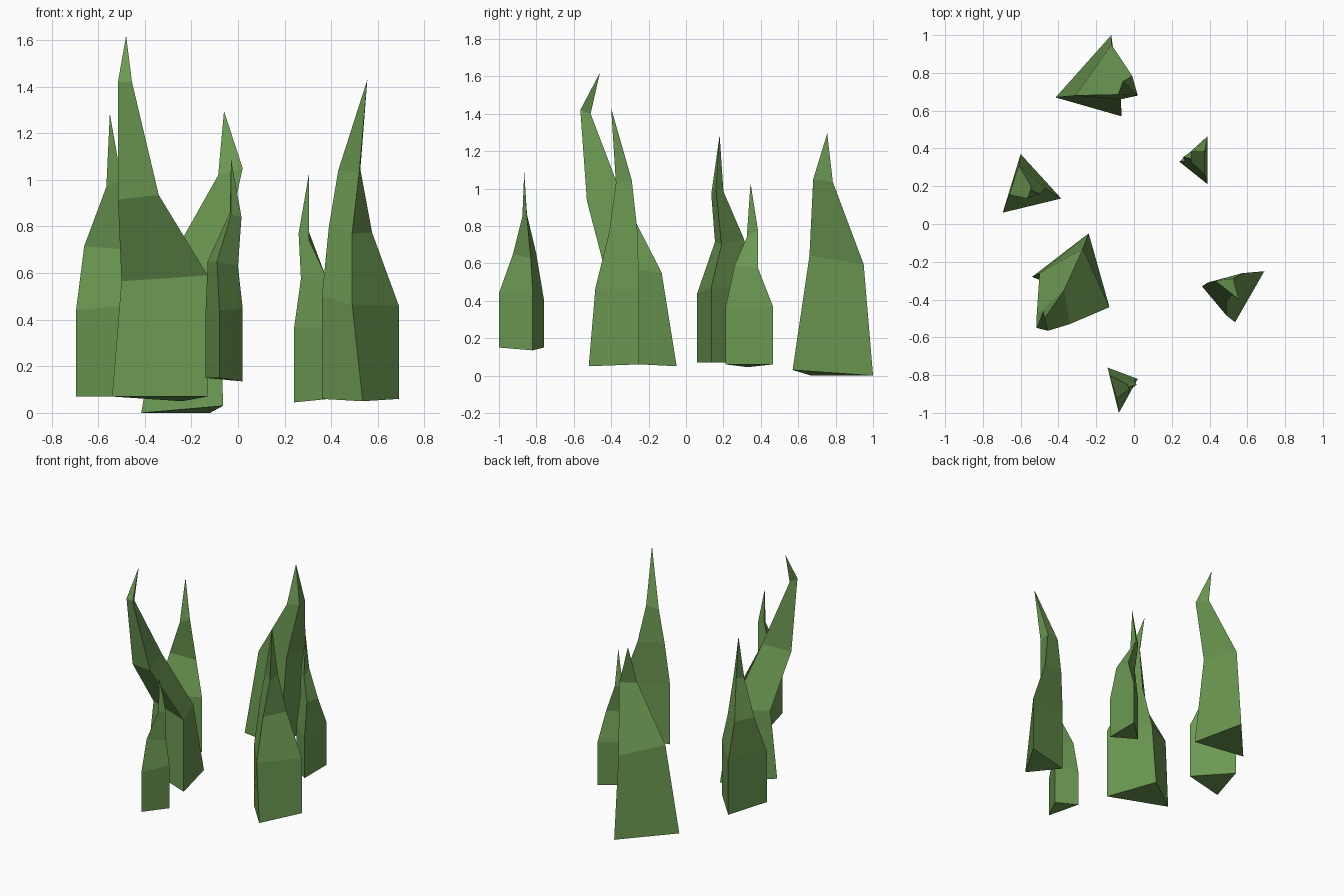
import bpy
import bmesh
from mathutils import Vector

default_cube = bpy.data.objects.get("Cube")
if default_cube:
    bpy.data.objects.remove(default_cube, do_unlink=True)

# Single leaf green for every blade
leaf_green = bpy.data.materials.new("leaf_green")
leaf_green.use_nodes = True
green = (0.15, 0.32, 0.085, 1)
leaf_green.diffuse_color = green
shader = leaf_green.node_tree.nodes["Principled BSDF"]
shader.inputs["Base Color"].default_value = green
shader.inputs["Roughness"].default_value = 0.9

CENTIMETRE = 0.01


def make_blade(name, tip, *ridges):
    """Skin a three-sided spike between three ridge lines that meet at the tip."""
    mesh_builder = bmesh.new()

    def add_vertex(point):
        return mesh_builder.verts.new(Vector(point) * CENTIMETRE)

    lines = [[add_vertex(point) for point in ridge] for ridge in ridges]
    apex = add_vertex(tip)

    # Closed underside
    mesh_builder.faces.new([line[0] for line in lines])

    # Side bands and the pointed top
    for line, neighbour in zip(lines, lines[1:] + lines[:1]):
        for step in range(len(line) - 1):
            mesh_builder.faces.new((line[step], neighbour[step],
                                    neighbour[step + 1], line[step + 1]))
        mesh_builder.faces.new((line[-1], neighbour[-1], apex))

    bmesh.ops.recalc_face_normals(mesh_builder, faces=mesh_builder.faces)
    mesh = bpy.data.meshes.new(name)
    mesh_builder.to_mesh(mesh)
    mesh_builder.free()
    mesh.materials.append(leaf_green)
    blade = bpy.data.objects.new(name, mesh)
    bpy.context.scene.collection.objects.link(blade)
    return blade


# Tall blade that leans forward, then hooks back at the tip
make_blade(
    "tall_hooked_blade", (-48, -46, 162),
    [(-54, -28, 7), (-50, -26, 56.5), (-51.5, -48, 91.5), (-51.5, -55, 142)],
    [(-13, -44, 7), (-13, -44, 59), (-34, -53, 93.5), (-45.5, -56.5, 142)],
    [(-24, -5, 5), (-27, -13, 55), (-37, -35, 98), (-48, -51, 140)],
)

# Broad blade at the back
make_blade(
    "broad_back_blade", (-6, 75.5, 129.5),
    [(-41.5, 67, 0), (-31, 68, 62), (-8.5, 68.5, 102)],
    [(-6.5, 57, 3), (-7, 66, 64), (2, 68, 105)],
    [(-12, 100, 0), (-12, 95, 59.5), (-1, 78.5, 103.5)],
)

# Slim blade on the right side
make_blade(
    "right_side_blade", (-55, 18, 128.5),
    [(-69.5, 6, 7), (-69.5, 6, 44), (-66, 15.5, 71.5), (-56.5, 13.5, 97)],
    [(-38.5, 13.5, 7), (-38.5, 13.5, 47), (-47, 19, 70), (-50, 16, 100)],
    [(-60, 37, 7), (-60, 37, 46), (-61, 31, 73), (-54.5, 20, 98.5)],
)

# Tall blade on the left side
make_blade(
    "left_side_blade", (55.5, -40, 143),
    [(36, -33, 6), (36, -33, 50), (39, -31, 80), (43, -30, 104)],
    [(53.5, -52, 5), (49, -48.5, 46.5), (49, -41, 77), (52, -37.5, 103)],
    [(69, -25, 6), (69, -25, 46), (57.5, -26, 77.5), (52.5, -29, 104.5)],
)

# Small blade at the back left
make_blade(
    "small_back_blade", (30.5, 34.5, 103),
    [(24, 33, 4.5), (24, 33, 36), (27, 33, 57.5), (26, 35.5, 77)],
    [(39, 21, 6), (39, 21, 36), (37.5, 26, 59), (30.5, 32.5, 74)],
    [(39, 46.5, 6), (39, 46.5, 37), (37.5, 38.5, 57.5), (30.5, 38.5, 77.5)],
)

# Small raised blade at the front
make_blade(
    "small_front_blade", (-3, -86.5, 109),
    [(-14, -76, 15), (-14, -76, 41), (-13, -80, 65), (-3.5, -85, 86)],
    [(-8, -100, 15), (-8, -100, 44), (-9, -92.5, 65), (-3, -87.5, 85)],
    [(2, -82, 13.5), (2, -82, 45), (0, -83, 63), (1.5, -85, 84)],
)
